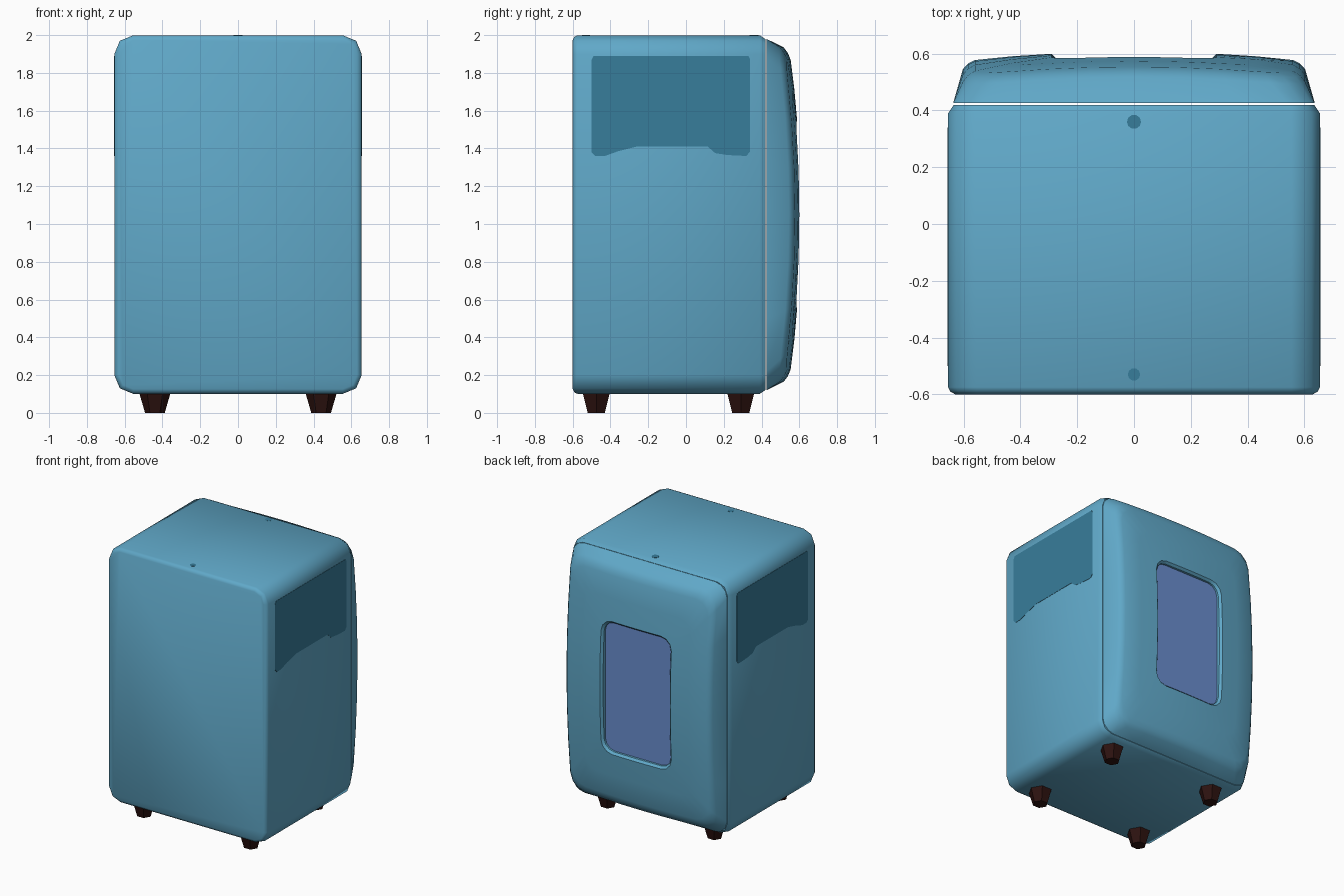
import bpy, bmesh, math

if "Cube" in bpy.data.objects:
    bpy.data.objects.remove(bpy.data.objects["Cube"])

def material(name, rgb):
    m = bpy.data.materials.new(name)
    m.diffuse_color = (*rgb, 1)
    m.use_nodes = True
    m.node_tree.nodes["Principled BSDF"].inputs["Base Color"].default_value = m.diffuse_color
    return m

BLUE = material("cabinet blue", (0.117, 0.392, 0.578))
DARK = material("dark teal", (0.039, 0.205, 0.328))
PANE = material("window blue", (0.144, 0.270, 0.617))
BROWN = material("foot brown", (0.026, 0.006, 0.005))
CZ = 1.05  # height of the cabinet centre

def outline(hx, hz, r, segs=2, cuts=1):
    """Rounded rectangle in x/z, straight sides split into `cuts` pieces."""
    corners = []
    for k, (sx, sz) in enumerate([(1, 1), (-1, 1), (-1, -1), (1, -1)]):
        corners.append([(sx * (hx - r) + r * math.cos(a), sz * (hz - r) + r * math.sin(a))
                        for a in [(k + i / segs) * math.pi / 2 for i in range(segs + 1)]])
    pts = []
    for k in range(4):
        pts += corners[k]
        p, q = corners[k][-1], corners[(k + 1) % 4][0]
        pts += [(p[0] + (q[0] - p[0]) * i / cuts, p[1] + (q[1] - p[1]) * i / cuts)
                for i in range(1, cuts)]
    return pts

def finish(name, bm, mats, angle=None):
    bmesh.ops.recalc_face_normals(bm, faces=bm.faces[:])
    me = bpy.data.meshes.new(name)
    bm.to_mesh(me)
    bm.free()
    ob = bpy.data.objects.new(name, me)
    bpy.context.collection.objects.link(ob)
    for m in mats:
        me.materials.append(m)
    if angle:
        bpy.ops.object.select_all(action='DESELECT')
        ob.select_set(True)
        bpy.context.view_layer.objects.active = ob
        bpy.ops.object.shade_smooth_by_angle(angle=math.radians(angle))
    return ob

def loft(name, rings, mats, angle, last_mat=0):
    """Skin a list of (x, y, z) rings and cap both ends."""
    bm = bmesh.new()
    vs = [[bm.verts.new(p) for p in ring] for ring in rings]
    n = len(vs[0])
    for a, b in zip(vs, vs[1:]):
        for i in range(n):
            bm.faces.new((a[i], a[(i + 1) % n], b[(i + 1) % n], b[i]))
    bm.faces.new(vs[0])
    bm.faces.new(vs[-1]).material_index = last_mat
    return finish(name, bm, mats, angle)

def plate(name, pts, depth, mat):
    """Thin plate: polygon points extruded by a small vector."""
    bm = bmesh.new()
    f = bm.faces.new([bm.verts.new(p) for p in pts])
    new = bmesh.ops.extrude_face_region(bm, geom=[f])
    bmesh.ops.translate(bm, vec=depth,
                        verts=[v for v in new["geom"] if isinstance(v, bmesh.types.BMVert)])
    return finish(name, bm, [mat])

# cabinet body: rounded block with softened ends
body = []
for y, inset in [(-0.6, 0.025), (-0.59, 0.007), (-0.575, 0), (0.39, 0), (0.42, 0.02)]:
    body.append([(x, y, z + CZ) for x, z in outline(0.655 - inset, 0.949 - inset, 0.1 - inset)])
loft("cabinet_body", body, [BLUE], 50)

# bulging door with a recessed window
def bulge(x, z):
    return 0.607 - 0.087 * x * x - 0.076 * z * z

door = [[(x, 0.426, z + CZ) for x, z in outline(0.637, 0.93, 0.1, 3, 6)]]
for hx, hz, r, drop in [(0.603, 0.885, 0.12, 0.03), (0.585, 0.855, 0.115, 0.012),
                        (0.56, 0.82, 0.11, 0.002), (0.43, 0.66, 0.10, 0),
                        (0.29, 0.495, 0.09, 0), (0.275, 0.48, 0.08, 0.017)]:
    door.append([(x, bulge(x, z) - drop, z + CZ) for x, z in outline(hx, hz, r, 3, 6)])
door.append([(x, 0.555, z + CZ) for x, z in outline(0.275, 0.48, 0.08, 3, 6)])
loft("door_with_window", door, [BLUE, PANE], 40, last_mat=1)

# dark patch on both sides
patch = [(-0.48, 1.36), (-0.43, 1.36), (-0.36, 1.385), (-0.26, 1.41), (0.115, 1.41),
         (0.155, 1.375), (0.22, 1.365), (0.32, 1.36), (0.34, 1.385), (0.34, 1.87),
         (0.33, 1.89), (-0.49, 1.89), (-0.5, 1.87), (-0.5, 1.38)]
for side, s in (("right", 1), ("left", -1)):
    plate(side + "_side_patch", [(s * 0.654, y, z) for y, z in patch], (s * 0.003, 0, 0), DARK)

# small dots on the top
for name, y, r in (("top_dot_back", 0.36, 0.025), ("top_dot_front", -0.53, 0.022)):
    plate(name, [(r * math.cos(i * math.pi / 5), y + r * math.sin(i * math.pi / 5), 1.998)
                 for i in range(10)], (0, 0, 0.002), DARK)

# tapered six-sided feet
for sx, side in ((1, "right"), (-1, "left")):
    for y, end in ((-0.475, "front"), (0.29, "back")):
        bpy.ops.mesh.primitive_cone_add(vertices=6, radius1=0.052, radius2=0.084, depth=0.11,
                                        location=(sx * 0.44, y, 0.055),
                                        rotation=(0, 0, math.pi / 6))
        foot = bpy.context.object
        foot.name = f"{end}_{side}_foot"
        foot.data.materials.append(BROWN)
